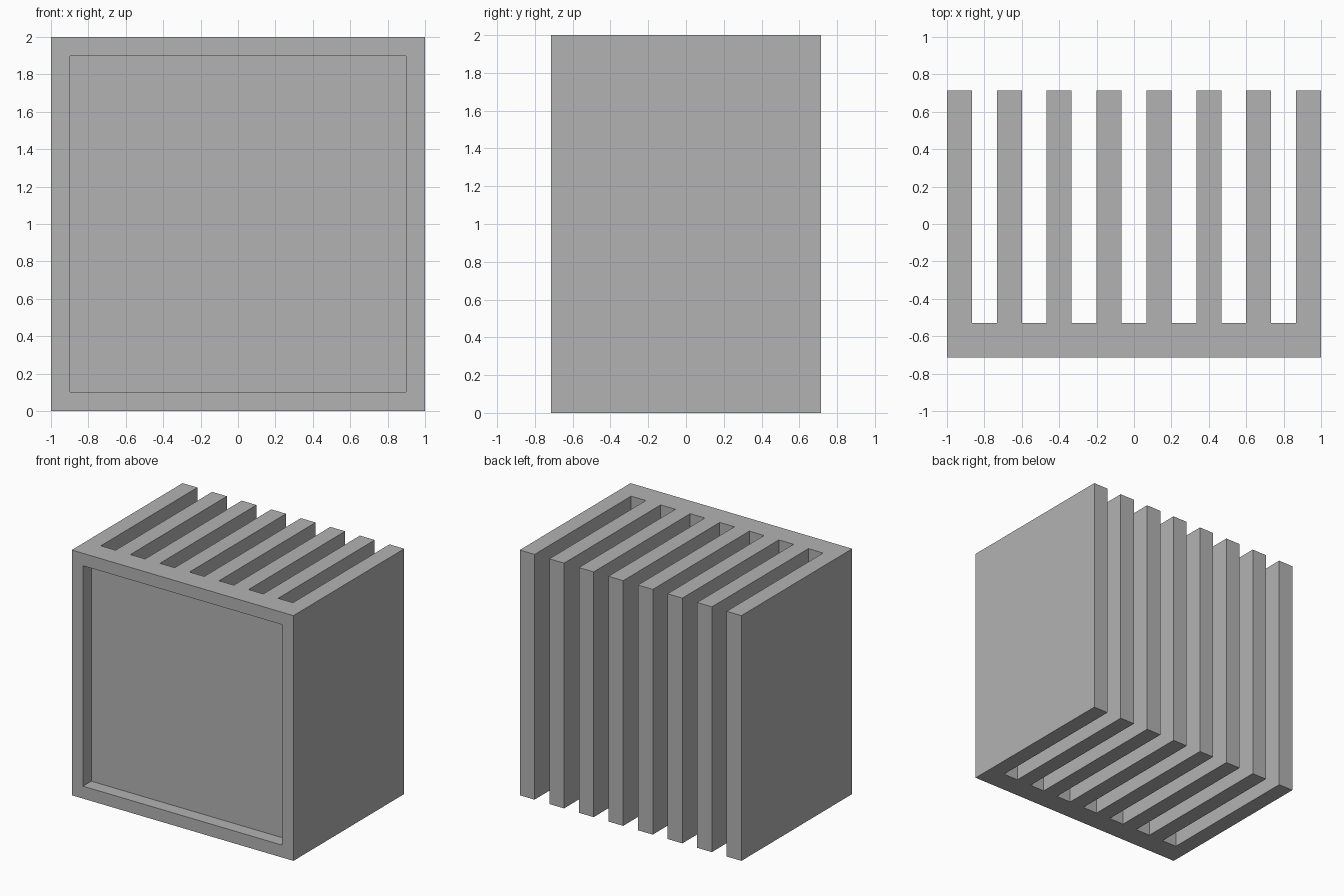
import bpy
import bmesh
from mathutils import Vector

cube = bpy.data.objects.get("Cube")
if cube:
    bpy.data.objects.remove(cube, do_unlink=True)

HEIGHT = 2.0
FRONT, BACK = -0.714, 0.714
BASE_BACK = -0.53          # where the fins meet the base plate
FINS = 8
STEP = 2.0 / (2 * FINS - 1)  # fin width equals gap width
BORDER, RECESS = 0.143, 0.107

# One plain grey material
grey = bpy.data.materials.new("plain grey")
grey.use_nodes = True
colour = (0.45, 0.45, 0.45, 1.0)
grey.diffuse_color = colour
grey.node_tree.nodes["Principled BSDF"].inputs["Base Color"].default_value = colour

# Comb-shaped outline: flat front, fins pointing back
outline = [(-1, FRONT), (1, FRONT)]
for i in reversed(range(FINS)):
    left = -1 + 2 * i * STEP
    right = left + STEP
    if i < FINS - 1:
        outline.append((right, BASE_BACK))
    outline += [(right, BACK), (left, BACK)]
    if i > 0:
        outline.append((left, BASE_BACK))

# Extrude the outline to full height
bm = bmesh.new()
bottom = bm.faces.new([bm.verts.new((x, y, 0)) for x, y in outline])
extruded = bmesh.ops.extrude_face_region(bm, geom=[bottom], use_keep_orig=True)
top_verts = [g for g in extruded["geom"] if isinstance(g, bmesh.types.BMVert)]
bmesh.ops.translate(bm, verts=top_verts, vec=(0, 0, HEIGHT))
bmesh.ops.recalc_face_normals(bm, faces=bm.faces[:])

# Square recess with straight walls in the front plate
front = min(bm.faces, key=lambda f: f.calc_center_median().y)
bmesh.ops.inset_region(bm, faces=[front], thickness=BORDER)
floor = bmesh.ops.extrude_discrete_faces(bm, faces=[]) and front
walls = bmesh.ops.extrude_face_region(bm, geom=[floor])
moved = [g for g in walls["geom"] if isinstance(g, bmesh.types.BMVert)]
bmesh.ops.translate(bm, verts=moved, vec=Vector((0, RECESS, 0)))
if floor.is_valid:
    bmesh.ops.delete(bm, geom=[floor], context="FACES_ONLY")
bmesh.ops.recalc_face_normals(bm, faces=bm.faces[:])

mesh = bpy.data.meshes.new("finned_block")
bm.to_mesh(mesh)
bm.free()
mesh.materials.append(grey)
block = bpy.data.objects.new("finned_block", mesh)
bpy.context.collection.objects.link(block)
